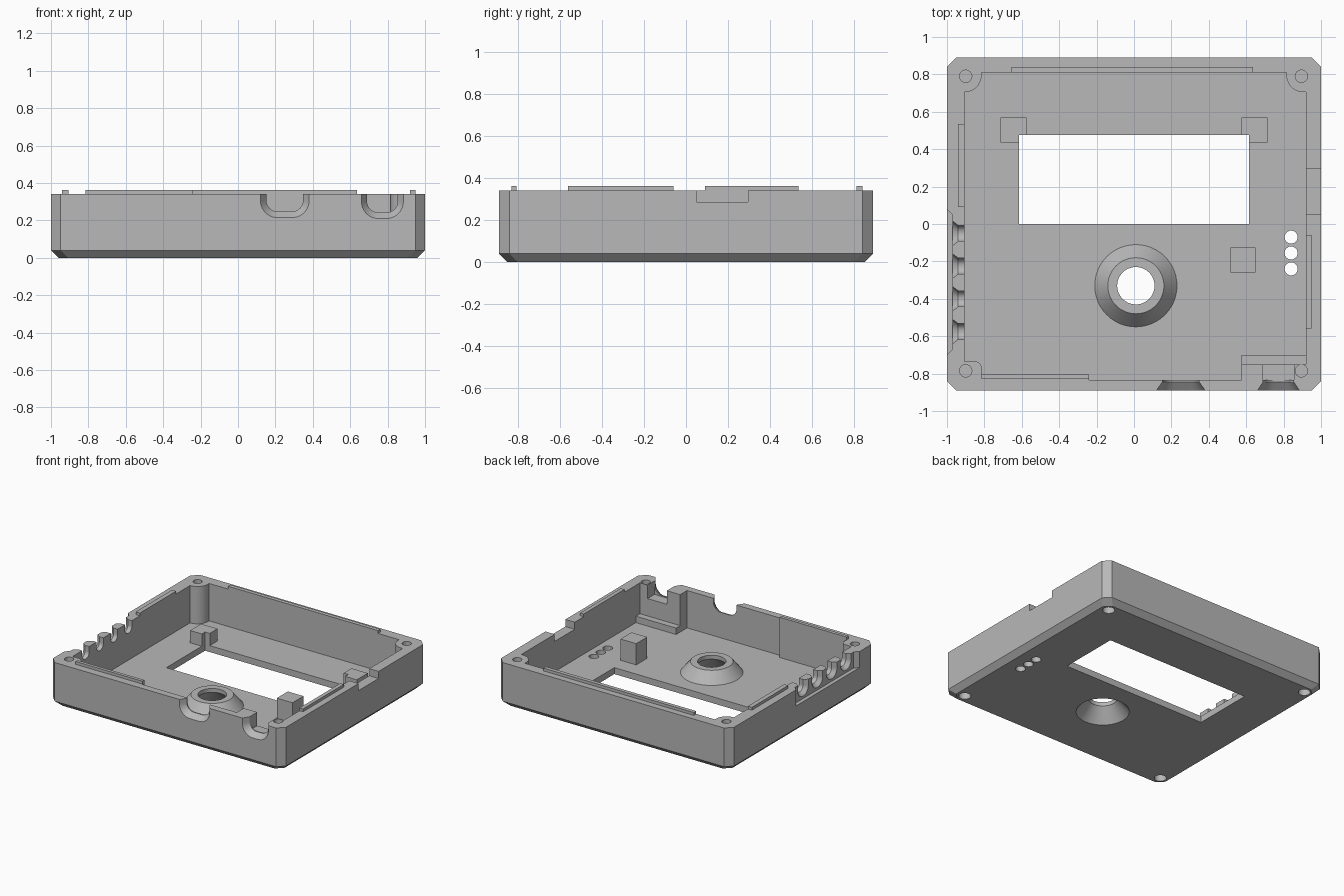
import bpy, bmesh
from math import sin, cos, pi, radians

cube = bpy.data.objects.get("Cube")
if cube:
    bpy.data.objects.remove(cube)

GREY = (0.48, 0.48, 0.48, 1)
mat = bpy.data.materials.new("plain grey")
mat.use_nodes = True
mat.diffuse_color = GREY
mat.node_tree.nodes["Principled BSDF"].inputs["Base Color"].default_value = GREY

RIM, FLOOR = 0.34, 0.05


def loft(name, rings):
    """Closed solid through rings that share a point count."""
    bm = bmesh.new()
    loops = [[bm.verts.new(p) for p in ring] for ring in rings]
    n = len(loops[0])
    for a, b in zip(loops, loops[1:]):
        for i in range(n):
            j = (i + 1) % n
            bm.faces.new((a[i], a[j], b[j], b[i]))
    bm.faces.new(loops[0][::-1])
    bm.faces.new(loops[-1])
    bmesh.ops.recalc_face_normals(bm, faces=bm.faces)
    mesh = bpy.data.meshes.new(name)
    bm.to_mesh(mesh)
    bm.free()
    mesh.materials.append(mat)
    ob = bpy.data.objects.new(name, mesh)
    bpy.context.collection.objects.link(ob)
    return ob


def prism(name, outline, z0, z1):
    return loft(name, [[(x, y, z) for x, y in outline] for z in (z0, z1)])


def box(name, x0, x1, y0, y1, z0, z1):
    return prism(name, [(x0, y0), (x1, y0), (x1, y1), (x0, y1)], z0, z1)


def arc(cx, cy, r, a0, a1, n=10):
    angles = [radians(a0 + (a1 - a0) * i / n) for i in range(n + 1)]
    return [(cx + r * cos(a), cy + r * sin(a)) for a in angles]


def lathe(name, cx, cy, profile, n=48):
    """Stack of circles given as (radius, height)."""
    return loft(name, [[(cx + r * cos(2 * pi * i / n), cy + r * sin(2 * pi * i / n), z)
                        for i in range(n)] for r, z in profile])


def combine(target, tool, operation="DIFFERENCE"):
    mod = target.modifiers.new("shape", "BOOLEAN")
    mod.operation, mod.solver, mod.object = operation, "EXACT", tool
    bpy.context.view_layer.objects.active = target
    bpy.ops.object.modifier_apply(modifier=mod.name)
    bpy.data.objects.remove(tool)


def octagon(inset, z):
    x, y, c = 1 - inset, 0.89 - inset, 0.05
    return [(-x + c, -y, z), (x - c, -y, z), (x, -y + c, z), (x, y - c, z),
            (x - c, y, z), (-x + c, y, z), (-x, y - c, z), (-x, -y + c, z)]


def u_shape(cx, half, bottom, r):
    """Round-bottomed slot outline, open above the rim."""
    return ([(cx - half, 0.5)] + arc(cx - half + r, bottom + r, r, 180, 270)
            + arc(cx + half - r, bottom + r, r, 270, 360) + [(cx + half, 0.5)])


# Case body with chamfered corners and bottom edge
case = loft("case_body", [octagon(0.04, 0), octagon(0, 0.04), octagon(0, RIM)])

# Cavity, leaving the corner screw posts and the thick front wall
cavity = [(-0.815, -0.805), (-0.24, -0.805), (-0.24, -0.835), (0.575, -0.835),
          (0.575, -0.75), (0.92, -0.75), (0.92, 0.705)]
cavity += arc(0.905, 0.795, 0.09, 270, 180) + [(0.815, 0.81), (-0.815, 0.81)]
cavity += arc(-0.905, 0.795, 0.09, 360, 270)
cavity += [(-0.905, -0.735)] + arc(-0.85, -0.77, 0.035, 90, 0)
combine(case, prism("cavity", cavity, FLOOR, 0.6))

# Button cone, hollow from below
BX, BY = 0.01, -0.33
combine(case, lathe("cone", BX, BY, [(0.225, 0.03), (0.22, FLOOR), (0.15, 0.135)]), "UNION")
combine(case, lathe("dish", BX, BY, [(0.187, -0.01), (0.187, 0), (0.1, 0.105), (0.1, 0.3)]))

# Display window and sound holes
WX, WY = 0.615, 0.475
combine(case, box("window", -WX, WX, 0, WY, -0.1, 0.2))
for i in range(3):
    combine(case, lathe("sound_hole", 0.84, -0.07 - 0.085 * i, [(0.035, -0.1), (0.035, 0.2)], 24))

# Screw holes from the rim and wider sockets below
for x in (-0.9, 0.895):
    for y in (-0.785, 0.79):
        combine(case, lathe("screw_hole", x, y, [(0.033, 0.1), (0.033, 0.6)], 24))
        combine(case, lathe("screw_socket", x, y, [(0.043, -0.1), (0.043, 0.07)], 24))

# Flared plug slots in the front wall
for cx, wide, low, slim in ((0.25, 0.13, 0.215, 0.098), (0.772, 0.112, 0.21, 0.082)):
    outer = u_shape(cx, wide, low, 0.09)
    inner = u_shape(cx, slim, low + 0.032, 0.06)
    steps = ((-0.95, outer), (-0.89, outer), (-0.845, inner), (-0.8, inner))
    combine(case, loft("plug_slot", [[(x, y, z) for x, z in ring] for y, ring in steps]))
combine(case, box("plug_pocket", 0.69, 0.855, -0.835, -0.7, 0.235, 0.6))

# Notch in the left wall
combine(case, box("side_notch", 0.85, 1.1, 0.05, 0.295, 0.285, 0.6))

# Cable recess and flared cable grooves in the right wall
combine(case, prism("cable_recess", [(-1.03, 0.11), (-1.03, -0.73), (-0.97, -0.67), (-0.97, 0.05)],
                    0.215, 0.6))
for i in range(4):
    cy = -0.05 - 0.175 * i
    flare = u_shape(cy, 0.065, 0.235, 0.062)
    groove = u_shape(cy, 0.042, 0.258, 0.04)
    steps = ((-1.05, flare), (-0.97, flare), (-0.94, groove), (-0.86, groove))
    combine(case, loft("cable_groove", [[(x, y, z) for y, z in ring] for x, ring in steps]))

# Locating lips on the rim
parts = [case]
for name, x0, x1, y0, y1 in (("back_lip", -0.655, 0.635, 0.81, 0.84),
                             ("front_lip", -0.815, -0.24, -0.83, -0.805),
                             ("right_lip", -0.94, -0.905, 0.09, 0.535),
                             ("left_lip", 0.92, 0.95, -0.56, -0.06)):
    parts.append(box(name, x0, x1, y0, y1, RIM - 0.02, 0.362))

# Display supports notched around the window corners
for name, s in (("left_display_support", 1), ("right_display_support", -1)):
    outline = [(0.575, WY), (WX, WY), (WX, 0.435), (0.715, 0.435), (0.715, 0.57), (0.575, 0.57)]
    parts.append(prism(name, [(s * x, y) for x, y in outline], FLOOR - 0.01, 0.145))

# Board support and the ledge behind the plug slot
parts.append(box("board_support", 0.515, 0.65, -0.26, -0.125, FLOOR - 0.01, 0.215))
parts.append(box("plug_ledge", 0.575, 0.925, -0.76, -0.7, FLOOR - 0.01, 0.1))

bpy.ops.object.select_all(action="DESELECT")
for ob in parts:
    ob.select_set(True)
bpy.context.view_layer.objects.active = case
bpy.ops.object.shade_smooth_by_angle(angle=radians(25))
